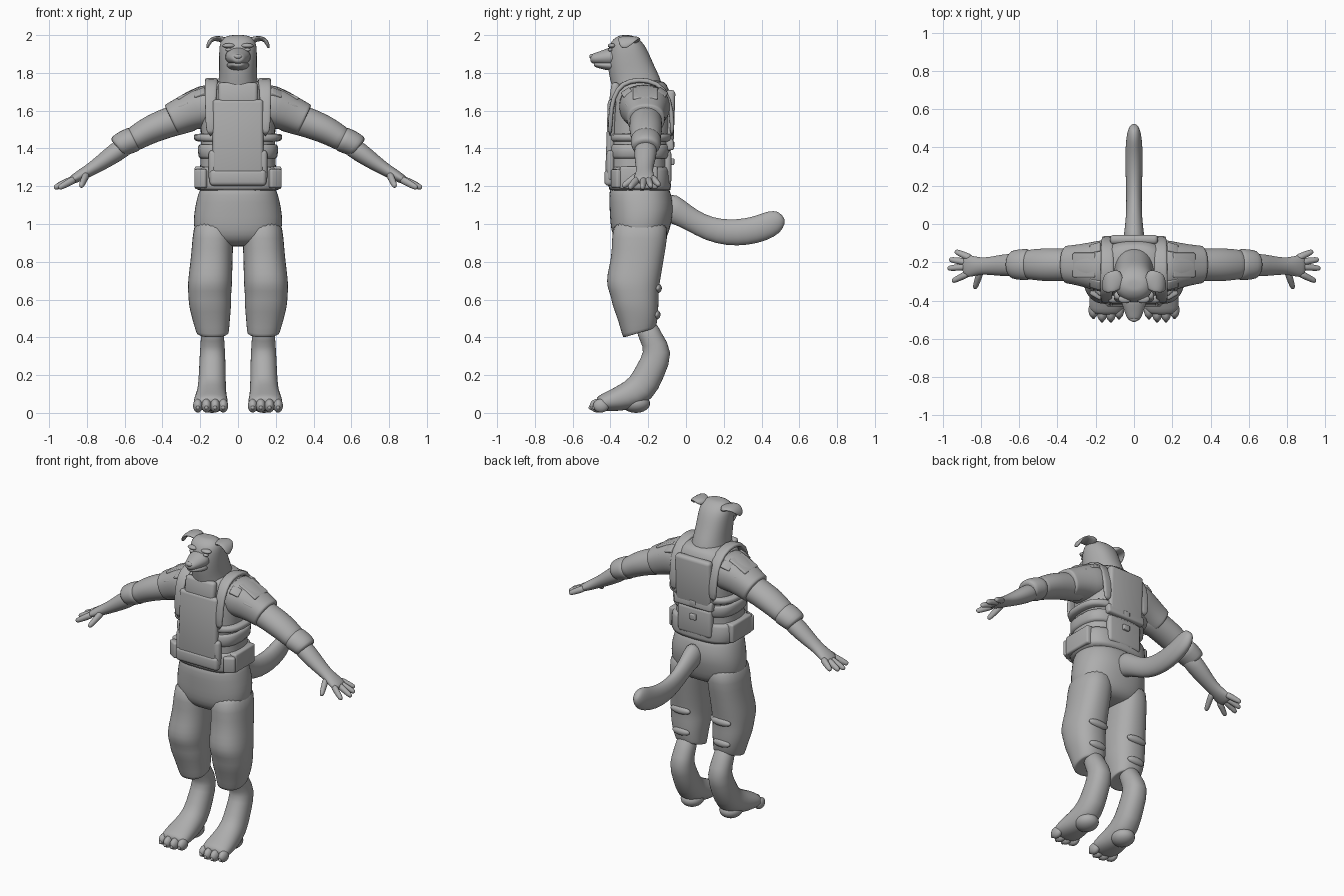
import bpy, bmesh, math
from mathutils import Vector, Matrix

grey = bpy.data.materials.new("plain grey")
grey.diffuse_color = (0.42, 0.42, 0.42, 1)
SEG = 24


def finish(name, bm, mirror=False, sub=0, bevel=0):
    bmesh.ops.recalc_face_normals(bm, faces=bm.faces)
    me = bpy.data.meshes.new(name)
    bm.to_mesh(me)
    bm.free()
    me.materials.append(grey)
    for p in me.polygons:
        p.use_smooth = True
    ob = bpy.data.objects.new(name, me)
    bpy.context.collection.objects.link(ob)
    if bevel:
        m = ob.modifiers.new("bevel", 'BEVEL')
        m.width, m.segments = bevel, 3
    if mirror:
        ob.modifiers.new("mirror", 'MIRROR').use_mirror_merge = False
    if sub:
        m = ob.modifiers.new("subsurf", 'SUBSURF')
        m.levels = m.render_levels = sub
    return ob


def loft(name, rows, ref=(1, 0, 0), flat=False, n=2.0, mirror=False, floor=None):
    """Skin rings (x, y, z, half_side, half_other[, slope]) along a path."""
    bm = bmesh.new()
    pts = [Vector(r[:3]) for r in rows]
    rings = []
    for i, r in enumerate(rows):
        t = pts[min(i + 1, len(pts) - 1)] - pts[max(i - 1, 0)]
        t = Vector((0, 0, 1)) if flat else t.normalized()
        s = Vector(ref)
        s = (s - t * s.dot(t)).normalized()
        o = t.cross(s)
        ring = []
        for k in range(SEG):
            c, d = math.cos(2 * math.pi * k / SEG), math.sin(2 * math.pi * k / SEG)
            c = math.copysign(abs(c) ** (2 / n), c)
            d = math.copysign(abs(d) ** (2 / n), d)
            v = pts[i] + s * c * r[3] * 1.01 + o * d * r[4] * 1.01
            if len(r) > 5:
                v.z += r[5] * (v.y - pts[i].y)
            if floor is not None:
                v.z = max(v.z, floor)
            ring.append(bm.verts.new(v))
        rings.append(ring)
    for a, b in zip(rings, rings[1:]):
        for k in range(SEG):
            j = (k + 1) % SEG
            bm.faces.new((a[k], a[j], b[j], b[k]))
    bm.faces.new(rings[0])
    bm.faces.new(rings[-1])
    return finish(name, bm, mirror, 1)


def box(name, loc, size, rot=(0, 0, 0), mirror=False, bevel=0.012):
    bm = bmesh.new()
    m = Matrix.Translation(loc)
    for ang, ax in zip(rot, 'XYZ'):
        m = m @ Matrix.Rotation(math.radians(ang), 4, ax)
    bmesh.ops.create_cube(bm, size=1, matrix=m @ Matrix.Diagonal((*size, 1)))
    return finish(name, bm, mirror, 0, bevel)


def ball(name, loc, rad, mirror=False):
    bm = bmesh.new()
    bmesh.ops.create_uvsphere(bm, u_segments=20, v_segments=12, radius=1,
                              matrix=Matrix.Translation(loc) @ Matrix.Diagonal((*rad, 1)))
    return finish(name, bm, mirror)


def stack(name, rows, n=2.4, **kw):
    """Horizontal rings given as (z, half width, front y, back y)."""
    return loft(name, [(0, (f + b) / 2, z, w, (b - f) / 2) for z, w, f, b in rows],
                flat=True, n=n, **kw)


# --- head and neck
stack("head_and_neck", [(1.62, .13, -.37, -.11), (1.72, .108, -.39, -.12), (1.78, .1, -.405, -.14),
      (1.84, .1, -.415, -.17), (1.9, .1, -.415, -.195), (1.95, .098, -.405, -.22),
      (1.98, .085, -.385, -.25), (1.997, .055, -.355, -.28), (2.0, .03, -.34, -.3)], n=2.2)
loft("muzzle", [(0, -.36, 1.888, .078, .06), (0, -.42, 1.882, .062, .045),
                (0, -.465, 1.877, .047, .033), (0, -.497, 1.875, .034, .026), (0, -.507, 1.876, .02, .015)])
loft("lower_jaw", [(0, -.36, 1.84, .07, .035), (0, -.43, 1.84, .052, .024),
                   (0, -.475, 1.845, .035, .016), (0, -.488, 1.846, .02, .01)])
ball("nose", (0, -.497, 1.887), (.022, .015, .014))
ball("eyes", (.05, -.4, 1.922), (.017, .012, .009), True)
ball("brows", (.048, -.392, 1.944), (.034, .022, .013), True)
loft("ears", [(.055, -.28, 1.965, .045, .022), (.1, -.295, 1.983, .055, .014),
              (.135, -.31, 1.982, .052, .012), (.155, -.325, 1.96, .037, .011),
              (.163, -.335, 1.93, .014, .007)], ref=(0, 1, 0), mirror=True)

# --- torso
stack("torso", [(1.17, .2, -.4, -.085), (1.22, .205, -.405, -.09), (1.3, .2, -.405, -.1),
      (1.4, .195, -.405, -.09), (1.5, .197, -.4, -.075), (1.6, .2, -.395, -.075),
      (1.68, .19, -.385, -.08), (1.74, .145, -.37, -.1), (1.765, .11, -.35, -.13)], n=2.7)
stack("waist_band", [(1.175, .214, -.408, -.08), (1.18, .224, -.41, -.078), (1.3, .222, -.41, -.088),
      (1.305, .212, -.408, -.09)], n=3)
stack("rib_band", [(1.34, .2, -.405, -.09), (1.35, .21, -.41, -.085), (1.42, .213, -.41, -.08),
      (1.425, .205, -.405, -.085)], n=3)
stack("chest_strap", [(1.435, .215, -.405, -.075), (1.44, .232, -.408, -.072), (1.475, .236, -.406, -.068),
      (1.48, .22, -.402, -.07)], n=3)

# --- vest front
box("chest_panel", (0, -.398, 1.46), (.27, .045, .4), (-2, 0, 0), bevel=.02)
box("collar_panel", (0, -.379, 1.69), (.21, .045, .12), (-8, 0, 0), bevel=.02)
box("belly_pouch", (0, -.408, 1.245), (.3, .048, .085), bevel=.02)
box("belly_frame", (0, -.4, 1.31), (.31, .04, .16), bevel=.018)
box("hip_pouches", (.19, -.25, 1.245), (.08, .2, .12), mirror=True)
box("front_hip_pouches", (.183, -.345, 1.24), (.07, .09, .1), (0, 0, 30), True)

# --- vest back
box("back_panel", (0, -.086, 1.56), (.25, .05, .3), (-2, 0, 0), bevel=.02)
box("lower_back_panel", (0, -.1, 1.3), (.24, .045, .18), bevel=.02)
box("back_flap", (0, -.085, 1.42), (.27, .04, .06), (8, 0, 0))
for z in (1.33, 1.42):
    box("back_buckle", (0, -.072, z), (.045, .02, .035), bevel=.005)

# --- shoulder straps, caps and their tabs
loft("shoulder_straps", [(.145, -.402, 1.46, .026, .012), (.145, -.4, 1.62, .028, .012),
     (.145, -.365, 1.72, .032, .013), (.14, -.3, 1.76, .034, .014), (.14, -.2, 1.765, .034, .014),
     (.14, -.11, 1.72, .032, .013), (.14, -.072, 1.6, .028, .012), (.14, -.075, 1.46, .026, .012)],
     n=3, mirror=True)
loft("shoulder_caps", [(.1, -.22, 1.635, .14, .115), (.18, -.22, 1.62, .135, .115),
     (.25, -.215, 1.598, .115, .1), (.33, -.212, 1.562, .1, .088), (.35, -.212, 1.553, .1, .087),
     (.354, -.212, 1.551, .09, .078)], ref=(0, 1, 0), n=2.3, mirror=True)
box("shoulder_plates", (.26, -.215, 1.688), (.13, .13, .022), (0, 26, 0), True, .008)
for x, y, z, r in ((.2, -.31, 1.69, 35), (.285, -.29, 1.635, 35), (.2, -.13, 1.69, -35), (.285, -.145, 1.64, -35)):
    box("shoulder_tabs", (x, y, z), (.06, .055, .03), (r, 26, 0), True, .006)

# --- arms
loft("upper_sleeves", [(.2, -.215, 1.585, .085, .085), (.3, -.213, 1.56, .083, .083),
     (.39, -.213, 1.53, .086, .078), (.47, -.213, 1.497, .087, .074), (.53, -.212, 1.462, .078, .066),
     (.58, -.212, 1.43, .078, .063)], ref=(0, 1, 0), mirror=True)
loft("sleeve_cuffs", [(.545, -.212, 1.452, .073, .062), (.55, -.212, 1.449, .082, .068),
     (.6, -.212, 1.43, .08, .066), (.638, -.213, 1.408, .073, .062), (.64, -.213, 1.406, .06, .05)],
     ref=(0, 1, 0), mirror=True)
loft("forearms_and_palms", [(.57, -.212, 1.432, .058, .053), (.65, -.214, 1.377, .06, .052),
     (.72, -.218, 1.327, .052, .042), (.785, -.22, 1.285, .042, .033), (.83, -.22, 1.26, .05, .03),
     (.87, -.22, 1.237, .06, .024), (.895, -.22, 1.224, .05, .018)], ref=(0, 1, 0), mirror=True)

# fingers: start point to tip
for name, a, b in (("thumbs", (.8, -.24, 1.268), (.832, -.337, 1.197)),
                   ("front_fingers", (.86, -.255, 1.24), (.95, -.3, 1.19)),
                   ("middle_fingers", (.87, -.222, 1.237), (.974, -.232, 1.19)),
                   ("rear_fingers", (.87, -.2, 1.237), (.965, -.185, 1.197)),
                   ("little_fingers", (.85, -.18, 1.247), (.935, -.142, 1.205))):
    a, b = Vector(a), Vector(b)
    loft(name, [(*a.lerp(b, t), r, r * .9) for t, r in
                ((0, .022), (.4, .019), (.75, .017), (.93, .014), (1, .007))],
         ref=(.3, -.5, 1), mirror=True)

# --- trousers
stack("hips", [(1.24, .19, -.4, -.1), (1.15, .212, -.408, -.078), (1.08, .23, -.404, -.062),
      (1.0, .236, -.4, -.08), (.94, .225, -.39, -.095), (.9, .18, -.36, -.12), (.88, .1, -.31, -.17)], n=2.3)
loft("trouser_legs", [(.125, -.24, 1.04, .105, .145), (.133, -.245, .92, .108, .146),
     (.139, -.256, .82, .11, .138), (.146, -.275, .73, .115, .143), (.149, -.281, .67, .117, .138),
     (.15, -.272, .62, .112, .125), (.148, -.268, .57, .112, .122), (.143, -.255, .5, .1, .106),
     (.135, -.247, .43, .087, .088, .3), (.134, -.246, .422, .084, .084, .3),
     (.134, -.24, .43, .06, .06, .3)], flat=True, n=2.3, mirror=True)
for z, y, w in ((.66, -.15, .07), (.52, -.157, .06)):
    ball("knee_folds", (.145, y, z), (w, .022, .025), True)

# --- lower legs and paws
loft("lower_legs", [(.135, -.22, .48, .06, .06), (.135, -.188, .4, .06, .058),
     (.135, -.14, .325, .067, .078), (.136, -.19, .22, .07, .078), (.138, -.235, .125, .074, .085),
     (.142, -.32, .082, .082, .074), (.145, -.41, .06, .092, .052), (.145, -.455, .05, .085, .042),
     (.145, -.47, .045, .06, .025)], n=2.2, mirror=True, floor=.004)
ball("heel_pads", (.138, -.265, .05), (.068, .075, .05), True)
for x, y in ((.078, -.452), (.121, -.468), (.167, -.468), (.212, -.45)):
    ball("toes", (x, y, .038), (.026, .042, .036), True)
    ball("claws", (x, y - .034, .028), (.01, .014, .012), True)

# --- tail
loft("tail", [(0, -.12, 1.1, .06, .085), (0, -.05, 1.07, .052, .07), (0, .03, 1.02, .042, .058),
     (0, .12, .973, .04, .063), (0, .22, .953, .042, .069), (0, .32, .957, .046, .071),
     (0, .41, .981, .044, .071), (0, .465, 1.01, .038, .067), (0, .495, 1.035, .028, .045),
     (0, .508, 1.047, .014, .022)])
